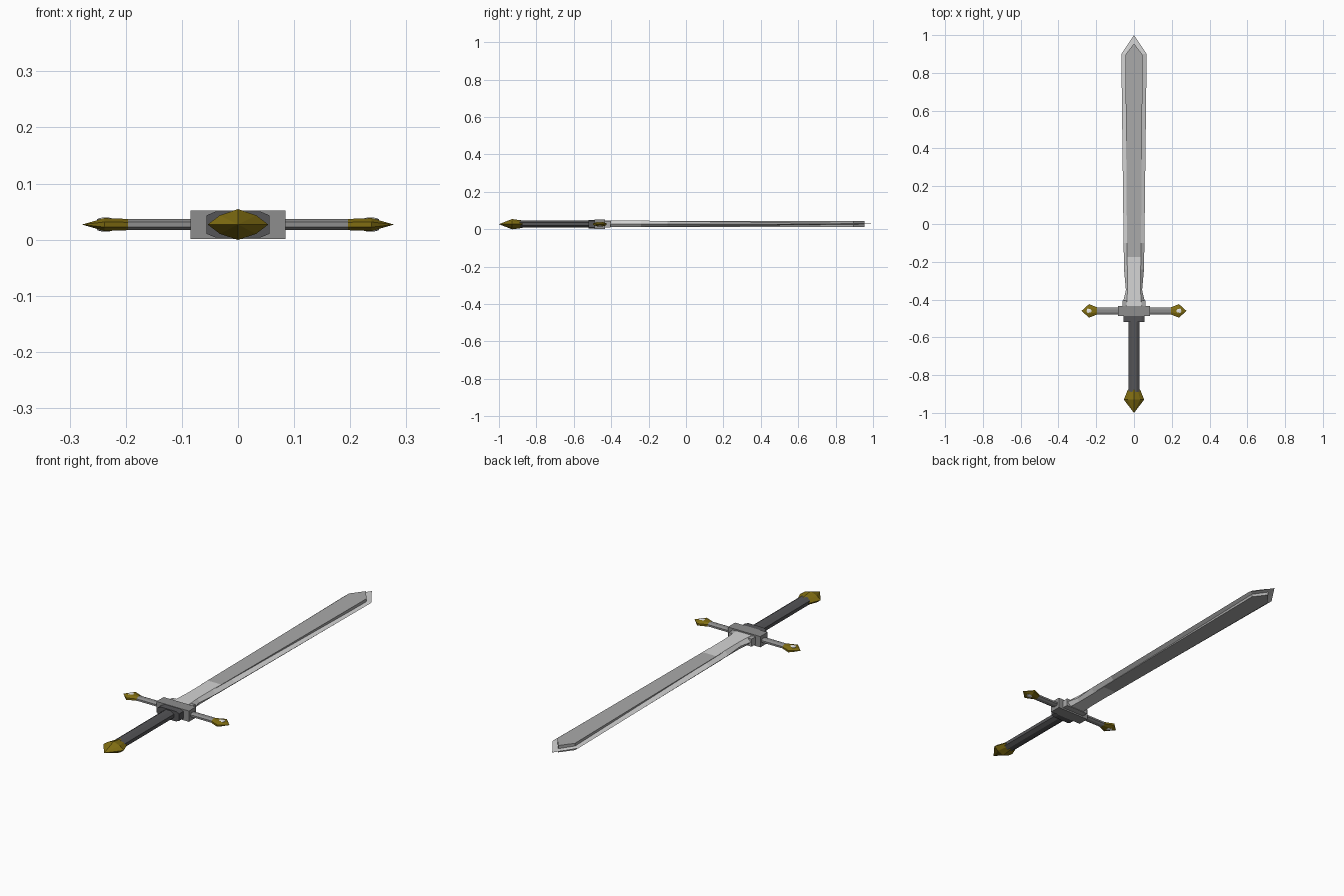
import bpy, bmesh, math
from mathutils import Vector

if "Cube" in bpy.data.objects:
    bpy.data.objects.remove(bpy.data.objects["Cube"])

CZ = 0.027      # height of the sword's mid plane
GY = -0.46      # crossguard position along y


def mat(name, r, g, b):
    m = bpy.data.materials.new(name)
    m.diffuse_color = (r, g, b, 1)
    m.use_nodes = True
    m.node_tree.nodes["Principled BSDF"].inputs["Base Color"].default_value = m.diffuse_color
    return m


STEEL = mat("bright_steel", 0.66, 0.66, 0.66)
CORE = mat("grey_steel", 0.40, 0.40, 0.40)
IRON = mat("guard_iron", 0.27, 0.27, 0.27)
DARK = mat("dark_grip", 0.09, 0.09, 0.095)
GOLD = mat("old_gold", 0.22, 0.155, 0.006)
GEM = mat("white_gem", 0.9, 0.9, 0.9)


def loft(name, rings, material):
    """Skin a list of equal-length point rings and cap both ends."""
    bm = bmesh.new()
    vs = [[bm.verts.new(p) for p in ring] for ring in rings]
    n = len(vs[0])
    for a, b in zip(vs, vs[1:]):
        for i in range(n):
            j = (i + 1) % n
            bm.faces.new((a[i], a[j], b[j], b[i]))
    bm.faces.new(vs[0][::-1])
    bm.faces.new(vs[-1])
    bmesh.ops.remove_doubles(bm, verts=bm.verts, dist=1e-5)
    bmesh.ops.recalc_face_normals(bm, faces=bm.faces)
    me = bpy.data.meshes.new(name)
    bm.to_mesh(me)
    bm.free()
    me.materials.append(material)
    ob = bpy.data.objects.new(name, me)
    bpy.context.collection.objects.link(ob)
    return ob


def octagon(hw, hh, c=0.42):
    return [(hw, hh * c), (hw * c, hh), (-hw * c, hh), (-hw, hh * c),
            (-hw, -hh * c), (-hw * c, -hh), (hw * c, -hh), (hw, -hh * c)]


def star(hw, hh, k=0.55):
    return [(hw, 0), (hw * k, hh * k), (0, hh), (-hw * k, hh * k),
            (-hw, 0), (-hw * k, -hh * k), (0, -hh), (hw * k, -hh * k)]


def rect(hw, hh):
    return [(hw, hh), (-hw, hh), (-hw, -hh), (hw, -hh)]


def along_y(section, y, z=CZ):
    return [(a, y, z + b) for a, b in section]


def along_x(section, x):
    return [(x, GY + a, CZ + b) for a, b in section]


# bright blade: flat-topped lens section, thinning to the point
def lens(edge, flat, t):
    return [(edge, 0), (flat, t), (-flat, t), (-edge, 0), (-flat, -t), (flat, -t)]


BZ = 0.029
blade = [(-0.44, 0.058, 0.040, 0.0175), (-0.405, 0.056, 0.038, 0.0175),
         (-0.35, 0.043, 0.034, 0.0172), (-0.24, 0.053, 0.034, 0.0168),
         (-0.10, 0.055, 0.035, 0.0155), (0.90, 0.067, 0.044, 0.003), (1.0, 0, 0, 0)]
loft("blade_edge", [along_y(lens(e, f, t), y, BZ) for y, e, f, t in blade], STEEL)

# grey raised core along the blade
core = [(-0.22, 0.036), (0.895, 0.046), (0.955, 0.0005)]
loft("blade_core", [along_y(rect(w, 0.0162), y, BZ) for y, w in core], CORE)

# crossguard: blade socket, block, grip collar
loft("blade_socket", [along_y(rect(0.060, 0.018), y) for y in (-0.44, -0.405)], CORE)
loft("guard_block", [along_y(rect(0.085, 0.0255), y) for y in (-0.488, -0.434)], IRON)
loft("grip_collar", [along_y(octagon(0.056, 0.0235, 0.7), y) for y in (-0.52, -0.48)], DARK)

# grip and pommel
loft("grip", [along_y(octagon(0.029, 0.019), y) for y in (-0.89, -0.51)], DARK)
pommel = [(-0.875, 0.032, 0.020), (-0.93, 0.054, 0.0275), (-1.0, 0, 0)]
loft("pommel", [along_y(star(w, h, 0.6), y) for y, w, h in pommel], GOLD)

# guard arms with gold ends and white gems, mirrored left and right
for s, side in ((1, "right"), (-1, "left")):
    loft("guard_arm_" + side,
         [along_x(octagon(0.018, 0.0095, 0.45), s * x) for x in (0.08, 0.20)], IRON)
    end = [(0.196, 0.019, 0.010), (0.238, 0.036, 0.0115), (0.278, 0, 0)]
    loft("guard_end_" + side,
         [along_x(octagon(w, h, 0.4), s * x) for x, w, h in end], GOLD)

    def disc(r, z):
        return [(s * 0.236 + r * math.cos(i * math.pi / 6),
                 GY + r * math.sin(i * math.pi / 6), CZ + z) for i in range(12)]
    loft("guard_gem_" + side,
         [disc(0.006, -0.0125), disc(0.015, -0.010), disc(0.015, 0.010), disc(0.006, 0.0125)], GEM)
